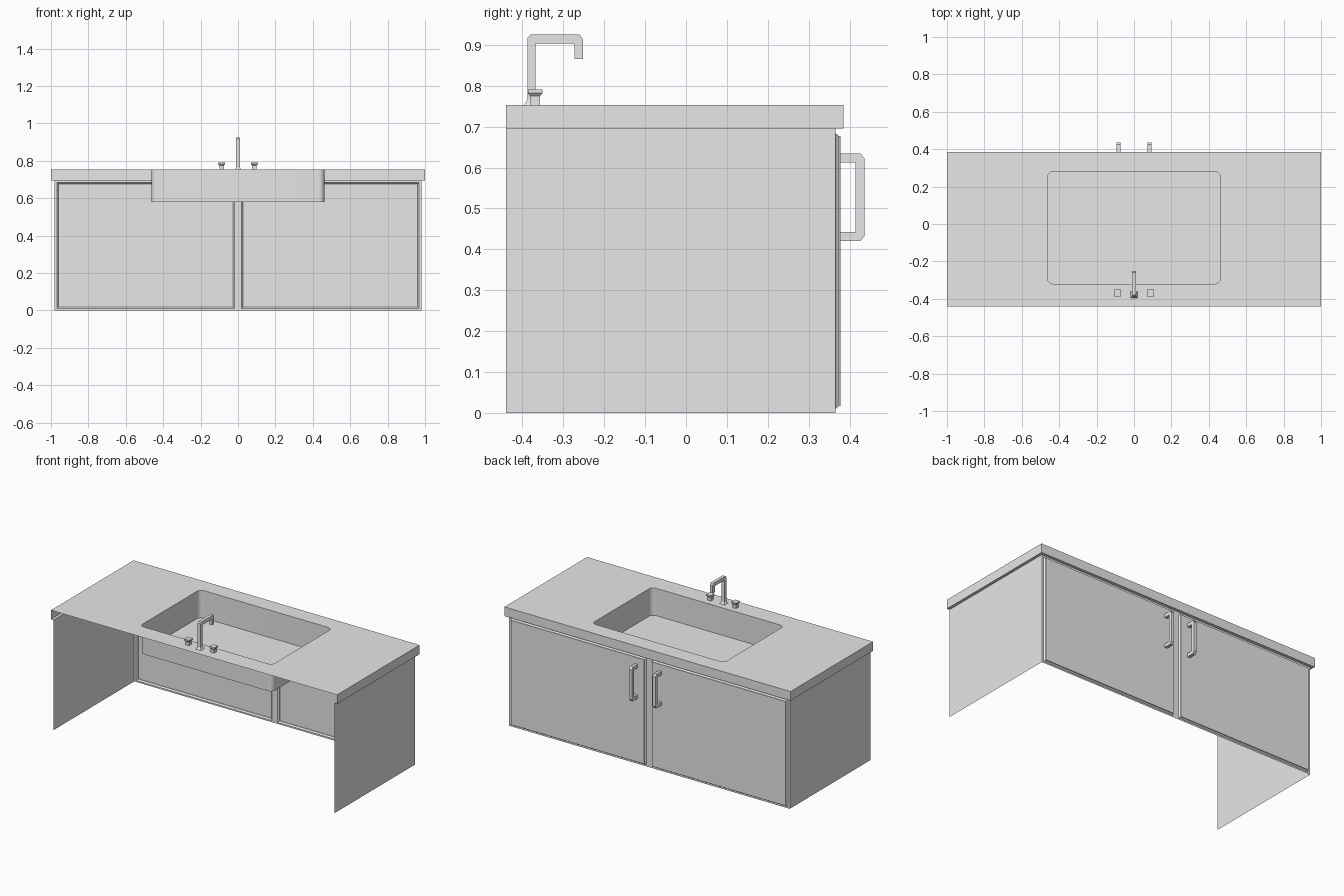
import bpy, bmesh, math
from mathutils import Vector

cube = bpy.data.objects.get("Cube")
if cube:
    bpy.data.objects.remove(cube, do_unlink=True)

grey = bpy.data.materials.new("light_grey")
grey.use_nodes = True
grey.diffuse_color = (0.8, 0.8, 0.8, 1)
grey.node_tree.nodes["Principled BSDF"].inputs["Base Color"].default_value = (0.8, 0.8, 0.8, 1)

# Main dimensions
TOP, UNDER, FLOOR = 0.753, 0.695, 0.58
FRONT, BACK, DOOR_Y = -0.44, 0.385, 0.366
SIDE_X = 0.982


def finish(name, bm, smooth=False):
    mesh = bpy.data.meshes.new(name)
    bm.to_mesh(mesh)
    bm.free()
    mesh.materials.append(grey)
    obj = bpy.data.objects.new(name, mesh)
    bpy.context.collection.objects.link(obj)
    if smooth:
        bpy.ops.object.select_all(action='DESELECT')
        obj.select_set(True)
        bpy.context.view_layer.objects.active = obj
        bpy.ops.object.shade_smooth_by_angle(angle=math.radians(35))
    return obj


def ring(bm, points):
    return [bm.verts.new(p) for p in points]


def bridge(bm, a, b, closed=True):
    n = len(a)
    for i in range(n if closed else n - 1):
        j = (i + 1) % n
        bm.faces.new((a[i], a[j], b[j], b[i]))


def prism(name, outline, x, half):
    """Side outline in y and z, given thickness along x."""
    bm = bmesh.new()
    a = ring(bm, [(x - half, y, z) for y, z in outline])
    b = ring(bm, [(x + half, y, z) for y, z in outline])
    bm.faces.new(a)
    bm.faces.new(b[::-1])
    bridge(bm, b, a)
    bmesh.ops.recalc_face_normals(bm, faces=bm.faces)
    return finish(name, bm)


def stack(name, x, y, levels):
    """Square sections given as (half width, height)."""
    bm = bmesh.new()
    rings = [ring(bm, [(x + sx * h, y + sy * h, z)
                       for sx, sy in ((-1, -1), (1, -1), (1, 1), (-1, 1))])
             for h, z in levels]
    for a, b in zip(rings, rings[1:]):
        bridge(bm, a, b)
    bm.faces.new(rings[0][::-1])
    bm.faces.new(rings[-1])
    return finish(name, bm)


def rounded_rect(x0, x1, y0, y1, r, z, steps=6):
    points = []
    corners = ((x1 - r, y1 - r), (x0 + r, y1 - r), (x0 + r, y0 + r), (x1 - r, y0 + r))
    for k, (cx, cy) in enumerate(corners):
        for s in range(steps + 1):
            a = math.pi / 2 * (k + s / steps)
            points.append((cx + r * math.cos(a), cy + r * math.sin(a), z))
    return points


basin_size = (-0.462, 0.462, -0.32, 0.28, 0.03)

# Worktop sheet with a basin opening, open along the front
bm = bmesh.new()
outer = ring(bm, [(-1, FRONT, TOP), (-1, BACK, TOP), (1, BACK, TOP), (1, FRONT, TOP)])
hole = ring(bm, rounded_rect(*basin_size, TOP))
edges = [bm.edges.new((loop[i - 1], loop[i])) for loop in (outer, hole) for i in range(len(loop))]
bmesh.ops.triangle_fill(bm, edges=edges, use_beauty=True, normal=Vector((0, 0, 1)))
# Edge band and narrow underside lip
low = ring(bm, [(v.co.x, v.co.y, UNDER) for v in outer])
lip = ring(bm, [(-SIDE_X, FRONT, UNDER), (-SIDE_X, DOOR_Y, UNDER),
                (SIDE_X, DOOR_Y, UNDER), (SIDE_X, FRONT, UNDER)])
bridge(bm, outer, low, closed=False)
bridge(bm, low, lip, closed=False)
bmesh.ops.recalc_face_normals(bm, faces=bm.faces)
finish("worktop", bm)

# Basin
bm = bmesh.new()
rim = ring(bm, rounded_rect(*basin_size, TOP))
base = ring(bm, rounded_rect(*basin_size, FLOOR))
bridge(bm, base, rim)
bm.faces.new(base)
for f in bm.faces:
    if len(f.verts) == 4:
        f.normal_flip()
finish("basin", bm, smooth=True)

# Side panels
for side, name in ((1, "left_panel"), (-1, "right_panel")):
    bm = bmesh.new()
    quad = ring(bm, [(side * SIDE_X, y, z) for y, z in
                     ((FRONT, 0), (DOOR_Y, 0), (DOOR_Y, UNDER), (FRONT, UNDER))])
    bm.faces.new(quad if side > 0 else quad[::-1])
    finish(name, bm)

# Door wall: a frame whose two large cells are raised as doors
bm = bmesh.new()
xs = (-SIDE_X, -0.968, -0.02, 0.02, 0.968, SIDE_X)
zs = (0, 0.01, 0.684, UNDER)
grid = [[bm.verts.new((x, DOOR_Y, z)) for x in xs] for z in zs]
doors = []
for r in range(len(zs) - 1):
    for c in range(len(xs) - 1):
        f = bm.faces.new((grid[r][c], grid[r + 1][c], grid[r + 1][c + 1], grid[r][c + 1]))
        if r == 1 and c in (1, 3):
            doors.append(f)
bm.normal_update()
for thickness, depth in ((0.01, 0.008), (0.0005, 0.004)):
    bmesh.ops.inset_individual(bm, faces=doors, thickness=thickness, depth=depth)
    bm.normal_update()
finish("doors", bm)

# Door handles
handle = [(0.377, 0.42), (0.426, 0.42), (0.437, 0.433), (0.437, 0.622), (0.426, 0.635),
          (0.377, 0.635), (0.377, 0.613), (0.415, 0.613), (0.415, 0.442), (0.377, 0.442)]
for side, name in ((1, "left_handle"), (-1, "right_handle")):
    prism(name, handle, side * 0.083, 0.01)

# Tap spout and its foot
spout = [(-0.388, TOP), (-0.388, 0.917), (-0.38, 0.925), (-0.26, 0.925), (-0.252, 0.914),
         (-0.252, 0.865), (-0.273, 0.865), (-0.273, 0.903), (-0.368, 0.903), (-0.368, TOP)]
prism("tap_spout", spout, 0, 0.01)
stack("tap_foot", 0, -0.378, ((0.018, TOP), (0.01, 0.766)))

# Tap knobs
for side, name in ((1, "left_knob"), (-1, "right_knob")):
    stack(name, side * 0.088, -0.369,
          ((0.012, TOP), (0.012, 0.775), (0.018, 0.782), (0.018, 0.791)))
